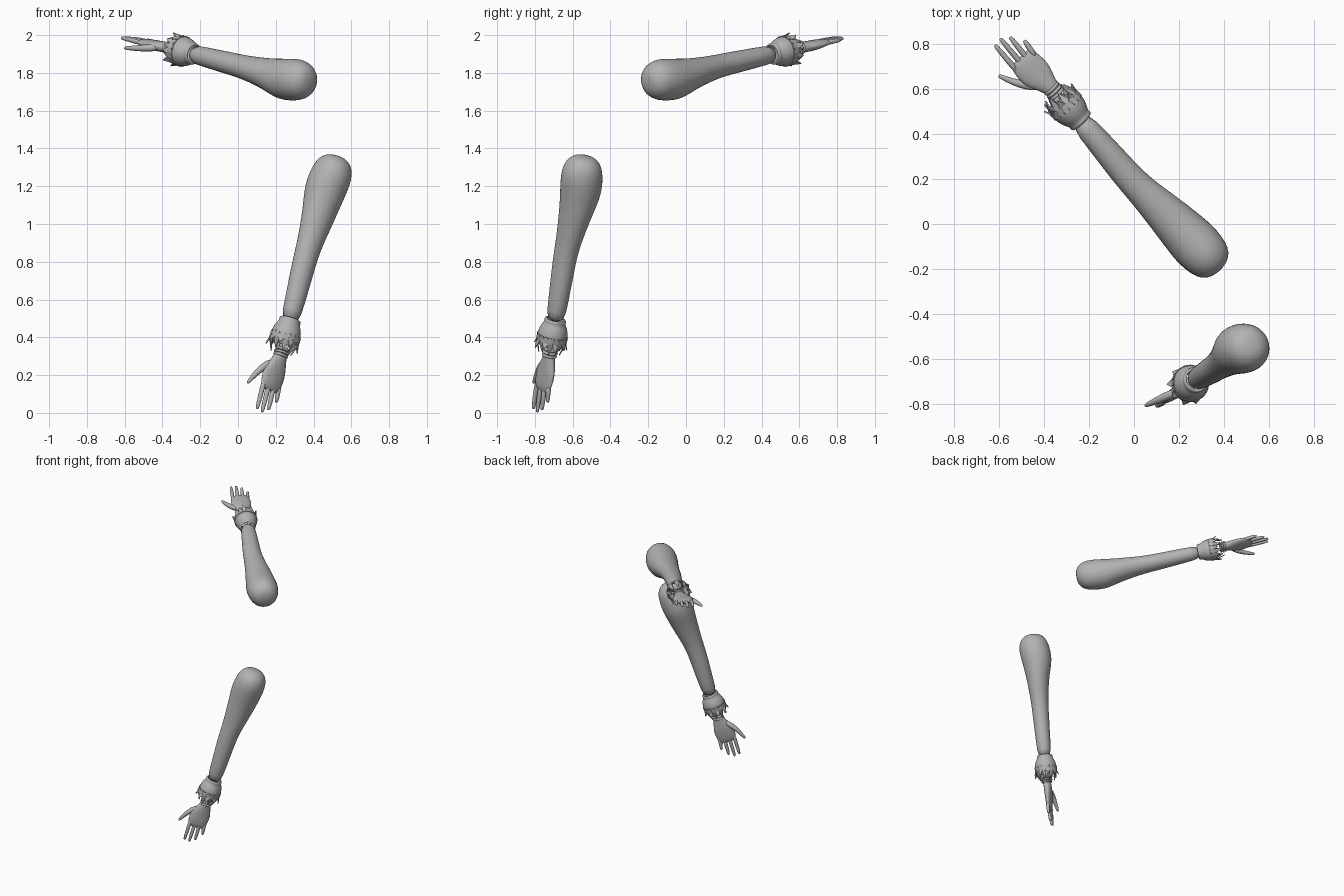
import bpy, bmesh, math
from mathutils import Vector, Matrix

old = bpy.data.objects.get("Cube")
if old:
    bpy.data.objects.remove(old)

grey = bpy.data.materials.new("plain grey")
grey.use_nodes = True
GREY = (0.45, 0.45, 0.45, 1)
grey.diffuse_color = GREY
grey.node_tree.nodes["Principled BSDF"].inputs["Base Color"].default_value = GREY


def arm_frame(origin, along, thumb, side):
    """Axes: x runs down the arm, y to the thumb, z to the palm side."""
    x = Vector(along).normalized()
    y = Vector(thumb)
    y = (y - x * y.dot(x)).normalized()
    z = x.cross(y) * side
    m = Matrix((x, y, z)).transposed().to_4x4()
    m.translation = origin
    return m


def finish(name, bm, frame, smooth=True, subdivide=1, thickness=0):
    bm.transform(frame)
    bmesh.ops.recalc_face_normals(bm, faces=bm.faces)
    mesh = bpy.data.meshes.new(name)
    bm.to_mesh(mesh)
    bm.free()
    mesh.materials.append(grey)
    if smooth:
        mesh.shade_smooth()
    obj = bpy.data.objects.new(name, mesh)
    bpy.context.collection.objects.link(obj)
    if thickness:
        mod = obj.modifiers.new("thickness", "SOLIDIFY")
        mod.thickness = thickness
        mod.offset = 0
    if subdivide:
        mod = obj.modifiers.new("rounding", "SUBSURF")
        mod.levels = mod.render_levels = subdivide
    return obj


def skin(bm, loops, cap=True):
    for a, b in zip(loops, loops[1:]):
        n = len(a)
        for i in range(n):
            bm.faces.new((a[i], a[(i + 1) % n], b[(i + 1) % n], b[i]))
    if cap:
        bm.faces.new(loops[0])
        bm.faces.new(loops[-1])


def loft(bm, sections, sides=20, cap=True):
    """Sections are (along, thumbward, palmward, half width, half depth)."""
    loops = []
    for t, w, b, rw, rb in sections:
        ring = [2 * math.pi * i / sides for i in range(sides)]
        loops.append([bm.verts.new((t, w + rw * math.cos(a), b + rb * math.sin(a)))
                      for a in ring])
    skin(bm, loops, cap)


def tube(bm, points, radii, sides=8):
    """Round finger along a path, with a domed tip."""
    pts = [Vector(p) for p in points]
    end = (pts[-1] - pts[-2]).normalized()
    pts.append(pts[-1] + end * radii[-1] * 0.7)
    radii = list(radii) + [radii[-1] * 0.5]
    loops = []
    for i, p in enumerate(pts):
        d = (pts[min(i + 1, len(pts) - 1)] - pts[max(i - 1, 0)]).normalized()
        u = d.cross(Vector((0, 0, 1))).normalized()
        v = d.cross(u)
        loops.append([bm.verts.new(p + radii[i] * (u * math.cos(a) + v * math.sin(a)))
                      for a in (2 * math.pi * k / sides for k in range(sides))])
    skin(bm, loops)


def build_arm(label, frame):
    # Bare arm from shoulder to the cuff
    bm = bmesh.new()
    loft(bm, [(-0.104, 0, 0, .03, .03), (-0.09, 0, 0, .07, .07),
              (-0.055, 0, 0, .099, .1), (0, 0, .002, .111, .114),
              (.06, 0, .01, .114, .113), (.12, 0, .014, .108, .107),
              (.2, 0, .009, .098, .088), (.3, .003, .004, .084, .074),
              (.38, .006, .002, .073, .066), (.455, .008, 0, .067, .061),
              (.55, .004, 0, .064, .059), (.7, -.006, 0, .056, .053),
              (.83, -.011, 0, .051, .05)])
    finish(label + "_arm", bm, frame)

    # Hollow cup-shaped cuff with a rolled lip
    bm = bmesh.new()
    loft(bm, [(t, -.012, 0, r, r) for t, r in
              ((.808, .046), (.808, .056), (.82, .057), (.828, .054), (.85, .068),
               (.88, .077), (.91, .079), (.935, .074))], cap=False)
    finish(label + "_cuff", bm, frame, thickness=.005)

    # Pointed leaves around the cuff mouth, outer and inner rows
    bm = bmesh.new()
    for count, turn, tip_t, tip_r in ((9, 0, .958, .089), (9, .35, .985, .056)):
        for i in range(count):
            mid = turn + 2 * math.pi * i / count
            tip = tip_t + .012 * (i % 2)
            rows = ((.895, .08, .14), (.93, .079, .24), (tip, tip_r, 0))
            left, right = [], []
            for t, r, spread in rows:
                for sign, side in ((-1, left), (1, right)):
                    a = mid + sign * spread
                    if spread or sign < 0:
                        side.append(bm.verts.new((t, r * math.cos(a) - .012,
                                                  r * math.sin(a))))
            bm.faces.new((left[0], right[0], right[1], left[1]))
            bm.faces.new((left[1], right[1], left[2]))
    finish(label + "_cuff_leaves", bm, frame, smooth=False, subdivide=0, thickness=.006)

    # Stacked wrist bands
    bm = bmesh.new()
    for t, r in ((.975, .041), (.992, .044), (1.009, .042)):
        loft(bm, [(t - .008, -.018, 0, r - .006, r - .008), (t - .005, -.018, 0, r, r - .002),
                  (t + .005, -.018, 0, r, r - .002), (t + .008, -.018, 0, r - .006, r - .008)])
    finish(label + "_wrist_bands", bm, frame)

    # Palm
    bm = bmesh.new()
    loft(bm, [(.965, -.018, 0, .033, .03), (1.02, -.018, 0, .038, .029),
              (1.06, -.015, .002, .057, .029), (1.1, -.012, .003, .073, .028),
              (1.14, -.012, .002, .073, .025), (1.18, -.012, 0, .068, .02),
              (1.2, -.013, 0, .062, .014), (1.21, -.013, 0, .052, .006)], sides=16)
    finish(label + "_palm", bm, frame)

    # Four fingers, from index to little finger
    for name, base_w, tip_w, tip_t in (("index", .04, .031, 1.32), ("middle", .004, -.006, 1.325),
                                       ("ring", -.03, -.042, 1.3), ("little", -.063, -.077, 1.245)):
        bm = bmesh.new()
        mid = (1.17 + tip_t) / 2
        tube(bm, [(1.16, base_w, 0), (mid, (base_w + tip_w) / 2, -.002), (tip_t, tip_w, 0)],
             (.016, .014, .0115))
        finish(label + "_" + name + "_finger", bm, frame)

    # Thumb
    bm = bmesh.new()
    tube(bm, [(1.05, .015, .006), (1.1, .058, .016), (1.15, .088, .026), (1.205, .11, .034)],
         (.02, .022, .016, .011))
    finish(label + "_thumb", bm, frame)


# The two arms mirror each other
build_arm("raised", arm_frame((.31, -.129, 1.765), (-.69, .72, .168), (-.72, -.69, 0), -1))
build_arm("lowered", arm_frame((.495, -.552, 1.262), (-.28, -.18, -.943), (-.8, -.6, 0), 1))
